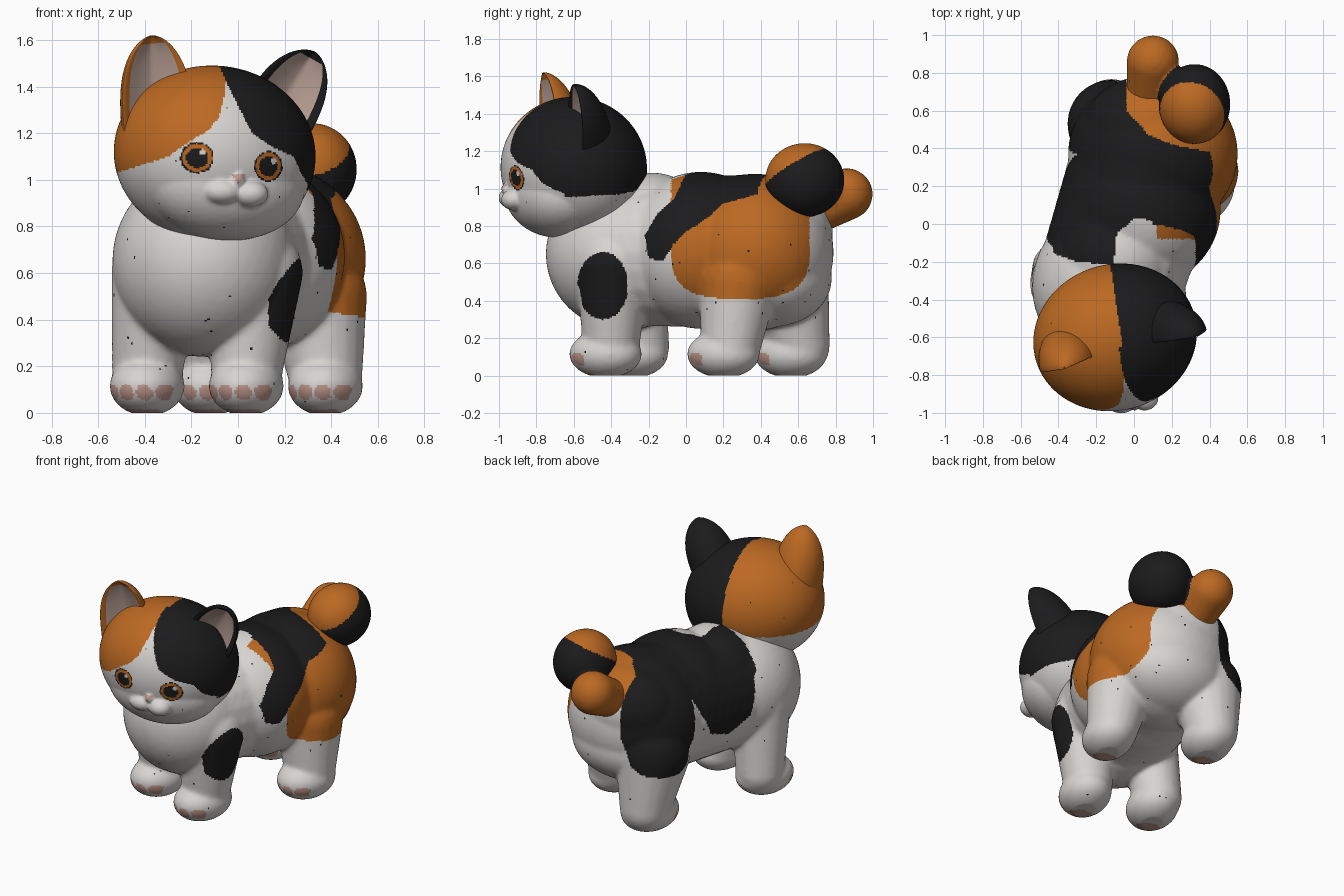
import bpy, bmesh, math, random
from mathutils import Matrix, Vector

if "Cube" in bpy.data.objects:
    bpy.data.objects.remove(bpy.data.objects["Cube"])

random.seed(4)
COLOURS = [("white fur", (0.68, 0.66, 0.64)), ("orange fur", (0.50, 0.14, 0.016)),
           ("black fur", (0.011, 0.011, 0.012)), ("pink skin", (0.52, 0.31, 0.26)),
           ("pale pink skin", (0.50, 0.36, 0.31))]
MATS = []
for name, c in COLOURS:
    m = bpy.data.materials.new(name)
    m.diffuse_color = (*c, 1)
    m.use_nodes = True
    m.node_tree.nodes["Principled BSDF"].inputs["Base Color"].default_value = m.diffuse_color
    MATS.append(m)
WHITE, ORANGE, BLACK, PINK, PALE = range(5)


def lerp(x, *pts):
    """Piecewise linear curve through (x, value) points."""
    if x <= pts[0][0]:
        return pts[0][1]
    for (a, va), (b, vb) in zip(pts, pts[1:]):
        if x <= b:
            return va + (vb - va) * (x - a) / (b - a)
    return pts[-1][1]


def ball(bm, c, r, rot=Matrix(), sub=4):
    r = r if isinstance(r, tuple) else (r, r, r)
    bmesh.ops.create_icosphere(bm, subdivisions=sub, radius=1,
                               matrix=Matrix.Translation(c) @ rot @ Matrix.Diagonal((*r, 1)))


def limb(bm, p, rp, q, rq, n=12):
    for i in range(n):
        t = i / (n - 1)
        ball(bm, Vector(p).lerp(Vector(q), t), rp + (rq - rp) * t, sub=3)


def finish(name, bm, rule=None, voxel=0, smooth=8):
    """Fuse the blobs into one skin, then colour its faces by a rule."""
    me = bpy.data.meshes.new(name)
    bm.to_mesh(me)
    bm.free()
    for m in MATS:
        me.materials.append(m)
    ob = bpy.data.objects.new(name, me)
    bpy.context.collection.objects.link(ob)
    if voxel:
        r = ob.modifiers.new("fuse", 'REMESH')
        r.mode, r.voxel_size = 'VOXEL', voxel
        s = ob.modifiers.new("soften", 'SMOOTH')
        s.factor, s.iterations = 0.5, smooth
        dg = bpy.context.evaluated_depsgraph_get()
        new = bpy.data.meshes.new_from_object(ob.evaluated_get(dg))
        ob.modifiers.clear()
        ob.data = new
        bpy.data.meshes.remove(me)
        me = new
        me.name = name
        me.materials.clear()
        for m in MATS:
            me.materials.append(m)
    for v in me.vertices:
        v.co.z = max(v.co.z, 0.0)
    for p in me.polygons:
        p.use_smooth = True
        if rule:
            p.material_index = rule(p.center, p.normal)
            if p.material_index < BLACK and random.random() < 0.001:
                p.material_index = BLACK      # freckles


# ---- body with four walking legs
FEET = [(0.035, -0.43), (-0.39, -0.29), (0.375, 0.20), (-0.12, 0.56)]
TOE_DIR, SIDE = Vector((-0.28, -0.96)), Vector((0.96, -0.28))


def body_rule(c, n):
    x, y, z = c
    # toes and pads
    if z < 0.14:
        for f in FEET:
            d = Vector((x - f[0], y - f[1]))
            l, a = d.dot(SIDE), d.dot(TOE_DIR)
            if abs(l) > 0.2 or abs(a) > 0.26:
                continue
            if a > 0.08 and any((z - 0.088) ** 2 + (l - i) ** 2 < 0.034 ** 2
                                for i in (-0.115, -0.04, 0.04, 0.115)):
                return PINK
            if n.z < -0.8 and (l / 0.075) ** 2 + ((a - 0.06) / 0.06) ** 2 < 1:
                return PINK
        return WHITE
    # spot on the right front leg
    if x > 0.13 and ((y + 0.445) / 0.135) ** 2 + ((z - 0.48) / 0.18) ** 2 < 1:
        return BLACK
    # black saddle, with two lobes on the left flank and a tongue on the right
    if x < 0.1:
        front = lerp(x, (-0.5, -0.05), (-0.42, -0.16), (-0.3, -0.2), (-0.11, -0.22),
                     (-0.09, -0.05), (0, 0.03), (0.1, 0.02))
        low = lerp(y, (-0.2, 0.9), (-0.12, 0.85), (-0.05, 0.62), (0.1, 0.53), (0.25, 0.58),
                   (0.33, 0.75), (0.37, 0.85), (0.41, 0.6), (0.48, 0.46), (0.55, 0.42))
        if y > 0.4:
            low = max(low, lerp(x, (-0.3, 0.42), (-0.2, 0.44), (-0.12, 0.48), (-0.06, 0.6),
                                (-0.02, 0.75), (0, 0.88), (0.1, 0.93)))
    else:
        front = lerp(z, (0.63, -0.2), (0.75, -0.22), (0.87, -0.15), (0.95, -0.06),
                     (1.02, -0.03), (1.08, 0))
        low = lerp(y, (-0.2, 0.63), (-0.12, 0.61), (-0.07, 0.7), (0, 0.77), (0.1, 0.83),
                   (0.2, 0.92), (0.38, 0.97))
    edge = lerp(y, (0.36, 0.6), (0.38, 0.4), (0.42, 0.2), (0.47, 0.08), (0.6, -0.04))
    if y > front and z > low and x < edge:
        return BLACK
    # orange haunch and rump
    if x > 0.12 and abs((y - 0.29) / 0.37) ** 3 + (max(0, 0.68 - z) / 0.27) ** 3 < 1:
        return ORANGE
    if z > 0.88 and y > 0.1 and x >= edge - 0.01:
        return ORANGE
    return WHITE


bm = bmesh.new()
ball(bm, (-0.145, -0.33, 0.65), (0.395, 0.42, 0.41))
limb(bm, (-0.13, -0.31, 0.655), 0.39, (0.09, 0.37, 0.665), 0.415)
ball(bm, (0.03, 0.08, 0.67), (0.43, 0.42, 0.42))
ball(bm, (0.10, 0.37, 0.66), (0.45, 0.42, 0.42))
ball(bm, (0.07, 0.50, 0.78), (0.34, 0.285, 0.27))
ball(bm, (0.10, 0.46, 0.52), (0.38, 0.32, 0.26))
ball(bm, (-0.10, -0.18, 0.80), (0.31, 0.3, 0.285))
turn = Matrix.Rotation(math.radians(-16), 4, 'Z')
for fx, fy in FEET:
    ball(bm, (fx, fy, 0.115), (0.158, 0.197, 0.128), turn)
limb(bm, (0.035, -0.40, 0.16), 0.152, (0.075, -0.39, 0.6), 0.205)
limb(bm, (-0.39, -0.24, 0.16), 0.152, (-0.355, -0.30, 0.6), 0.19)
limb(bm, (0.375, 0.24, 0.16), 0.16, (0.34, 0.28, 0.5), 0.215)
limb(bm, (-0.12, 0.61, 0.16), 0.16, (-0.12, 0.53, 0.5), 0.235)
finish("body", bm, body_rule, 0.0115, 16)

# ---- head, turned toward +x and tipped a little
EYES = [(-0.175, 1.095, 0.073, 0.067), (0.13, 1.058, 0.061, 0.065)]


def head_rule(c, n):
    x, y, z = c
    if y < -0.6:
        for ex, ez, rx, rz in EYES:
            e = ((x - ex) / rx) ** 2 + ((z - ez) / rz) ** 2
            if e < 1:
                if (x - ex - 0.024) ** 2 + (z - ez - 0.024) ** 2 < 0.012 ** 2:
                    return WHITE
                return ORANGE if 0.42 < e < 0.8 else BLACK
        if 0.98 < z < 1.025 and abs(x - 0.003) < 0.7 * (z - 0.98):
            return PINK
    if y > -0.65:      # back of the head: two colours meet
        split = -0.06 - 0.15 * (y + 0.65)
        if x > split:
            return BLACK if z > lerp(y, (-0.6, 0.955), (-0.35, 0.97), (-0.22, 1.0)) else WHITE
        return ORANGE if z > 1.02 else WHITE
    if z > 0.96 and x > lerp(z, (0.96, 0.31), (1.03, 0.27), (1.1, 0.24), (1.14, 0.15), (1.2, 0.06),
                             (1.3, 0.01), (1.4, -0.04), (1.49, -0.08)):
        return BLACK
    if x < -0.04 and z > lerp(x, (-0.52, 1.03), (-0.3, 1.1), (-0.2, 1.17), (-0.13, 1.21),
                              (-0.08, 1.27), (-0.06, 1.35), (-0.04, 1.5)):
        return ORANGE
    return WHITE


bm = bmesh.new()
pose = Matrix.Rotation(math.radians(17), 4, 'Z') @ Matrix.Rotation(math.radians(6), 4, 'Y')
ball(bm, (-0.1, -0.6, 1.11), (0.438, 0.387, 0.38), pose, 5)
ball(bm, (-0.065, -0.70, 0.985), (0.36, 0.265, 0.245), pose)
ball(bm, (-0.068, -0.937, 0.95), (0.085, 0.066, 0.055))
ball(bm, (0.055, -0.922, 0.94), (0.075, 0.066, 0.057))
ball(bm, (0.003, -0.962, 1.0), 0.027)
finish("head", bm, head_rule, 0.0085, 9)


# ---- ears: scooped cones with a pink inside
def ear(name, base, apex, fur):
    base, apex = Vector(base), Vector(apex)
    up = (apex - base).normalized()
    back = Vector((-0.29, 0.957, 0))
    back = (back - up * back.dot(up)).normalized()
    side = back.cross(up)
    length, rows, seg = (apex - base).length, 36, 64
    bm = bmesh.new()
    rings = []
    for i in range(rows):
        t = math.sin(math.pi / 2 * 0.985 * i / (rows - 1))
        w, d = 0.16 * (1 - t ** 3.2) ** 0.6, 0.195 * (1 - t * t) ** 0.6
        ring = []
        for k in range(seg):
            a = math.tau * k / seg
            s = math.sin(a)
            depth = d * s if s >= 0 else -0.014 * abs(math.sin(2 * a)) + 0.35 * d * s * s
            ring.append(bm.verts.new(base + side * w * math.cos(a) + back * depth + up * length * t))
        rings.append(ring)
    for i in range(rows - 1):
        for k in range(seg):
            j = (k + 1) % seg
            f = bm.faces.new((rings[i][k], rings[i][j], rings[i + 1][j], rings[i + 1][k]))
            a = math.tau * (k + 0.5) / seg
            inner = math.sin(a) < 0 and abs(math.cos(a)) < 0.78 and i < rows * 0.72
            f.material_index = PALE if inner else fur
    bm.faces.new(rings[-1]).material_index = fur
    bm.faces.new(rings[0]).material_index = fur
    bmesh.ops.recalc_face_normals(bm, faces=bm.faces)
    finish(name, bm)


ear("orange_ear", (-0.335, -0.72, 1.2), (-0.37, -0.755, 1.62), ORANGE)
ear("black_ear", (0.145, -0.59, 1.22), (0.33, -0.585, 1.55), BLACK)


# ---- curled tail with a black tip
def tail_rule(c, n):
    x, y, z = c
    in_tip = ((x - 0.32) / 0.2) ** 2 + ((y - 0.635) / 0.225) ** 2 + ((z - 1.045) / 0.215) ** 2 < 1
    return BLACK if in_tip and z - 1.03 < 0.6 * (y - 0.42) + 0.2 * (x - 0.4) else ORANGE


bm = bmesh.new()
limb(bm, (0.08, 0.70, 0.88), 0.12, (0.1, 0.86, 0.97), 0.139)
ball(bm, (0.32, 0.635, 1.045), (0.19, 0.212, 0.198))
finish("tail", bm, tail_rule, 0.012, 4)
